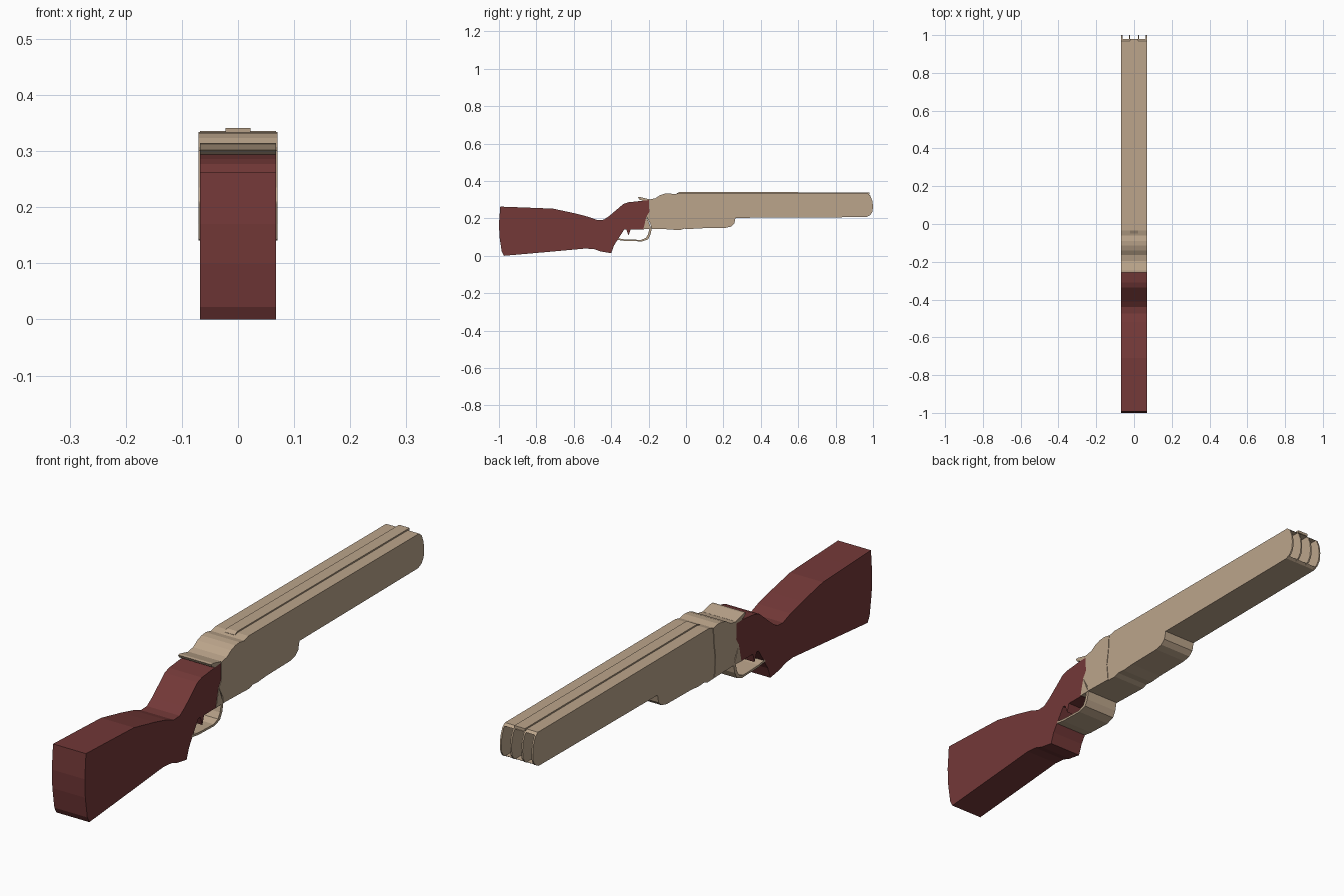
import bpy, bmesh


def material(name, rgb):
    m = bpy.data.materials.new(name)
    m.diffuse_color = (*rgb, 1)
    return m


TAN = material("tan metal", (0.50, 0.375, 0.258))
RED = material("red brown wood", (0.172, 0.040, 0.039))


def extrude(name, profile, x0, x1, mat):
    """Side profile of (y, z) points pulled across x."""
    bm = bmesh.new()
    a = [bm.verts.new((x0, y, z)) for y, z in profile]
    b = [bm.verts.new((x1, y, z)) for y, z in profile]
    bm.faces.new(a)
    bm.faces.new(b)
    n = len(profile)
    for i in range(n):
        j = (i + 1) % n
        bm.faces.new((a[i], a[j], b[j], b[i]))
    bmesh.ops.recalc_face_normals(bm, faces=bm.faces)
    bmesh.ops.triangulate(bm, faces=[f for f in bm.faces if len(f.verts) > 4])
    me = bpy.data.meshes.new(name)
    bm.to_mesh(me)
    bm.free()
    me.materials.append(mat)
    ob = bpy.data.objects.new(name, me)
    bpy.context.collection.objects.link(ob)
    return ob


W = 0.068

# wooden stock with grip
extrude("stock", [
    (-0.993, 0.263), (-0.86, 0.258), (-0.71, 0.252), (-0.59, 0.226), (-0.52, 0.208),
    (-0.475, 0.191), (-0.44, 0.193), (-0.41, 0.213), (-0.335, 0.277), (-0.31, 0.286),
    (-0.195, 0.298), (-0.195, 0.235), (-0.212, 0.21), (-0.225, 0.141), (-0.33, 0.141),
    (-0.36, 0.095), (-0.385, 0.055), (-0.40, 0.014), (-0.455, 0.023), (-0.49, 0.035),
    (-0.535, 0.039), (-0.70, 0.024), (-0.973, 0.0), (-0.985, 0.022), (-0.997, 0.10),
    (-1.0, 0.17)], -W, W, RED)

# receiver, slightly wider than the rest
extrude("receiver", [
    (-0.198, 0.301), (-0.165, 0.307), (-0.14, 0.323), (-0.115, 0.332), (-0.09, 0.334),
    (-0.062, 0.329), (-0.066, 0.27), (-0.075, 0.21), (-0.068, 0.141), (-0.185, 0.144),
    (-0.19, 0.17), (-0.212, 0.21), (-0.196, 0.235)], -0.07, 0.07, TAN)
extrude("receiver_tail", [(-0.228, 0.142), (-0.212, 0.21), (-0.185, 0.144)], -0.0695, 0.0695, TAN)

# opening lever lying on top of the grip
extrude("top_lever", [
    (-0.256, 0.313), (-0.245, 0.314), (-0.195, 0.302), (-0.195, 0.292), (-0.23, 0.293),
    (-0.25, 0.302)], -W, W, TAN)

# barrel block with fore-end, solid up to the muzzle recess
extrude("barrel_block", [
    (-0.062, 0.329), (-0.035, 0.336), (0.82, 0.334), (0.82, 0.206), (0.265, 0.203),
    (0.258, 0.172), (0.24, 0.156), (0.21, 0.149), (0.07, 0.147), (0.02, 0.143),
    (-0.01, 0.145), (-0.03, 0.138), (-0.068, 0.139), (-0.075, 0.21), (-0.066, 0.27)],
    -W, W, TAN)
extrude("barrel_rib", [(-0.05, 0.333), (-0.035, 0.341), (0.98, 0.339), (0.98, 0.329),
                       (-0.05, 0.329)], -0.022, 0.022, TAN)

# open muzzle: four upright plates between a top and a bottom wall
muzzle = [(0.82, 0.334), (0.97, 0.334), (0.985, 0.322), (0.996, 0.295), (1.0, 0.265),
          (0.997, 0.235), (0.985, 0.217), (0.965, 0.207), (0.82, 0.206)]
for i, x in enumerate((-0.065, -0.023, 0.023, 0.065)):
    extrude(f"muzzle_plate_{i + 1}", muzzle, x - 0.003, x + 0.003, TAN)
extrude("muzzle_top_wall", [(0.82, 0.334), (0.97, 0.334), (0.98, 0.326), (0.82, 0.326)],
        -0.066, 0.066, TAN)
extrude("muzzle_bottom_wall", [(0.82, 0.206), (0.965, 0.207), (0.976, 0.214), (0.82, 0.214)],
        -0.066, 0.066, TAN)

# bent trigger guard and trigger
extrude("trigger_guard", [
    (-0.367, 0.094), (-0.33, 0.088), (-0.24, 0.085), (-0.215, 0.095), (-0.203, 0.115),
    (-0.195, 0.145), (-0.183, 0.145), (-0.19, 0.112), (-0.203, 0.088), (-0.235, 0.077),
    (-0.33, 0.080), (-0.372, 0.086)], -W, W, TAN)
extrude("trigger", [(-0.32, 0.143), (-0.307, 0.108), (-0.296, 0.143)], -W, W, RED)
